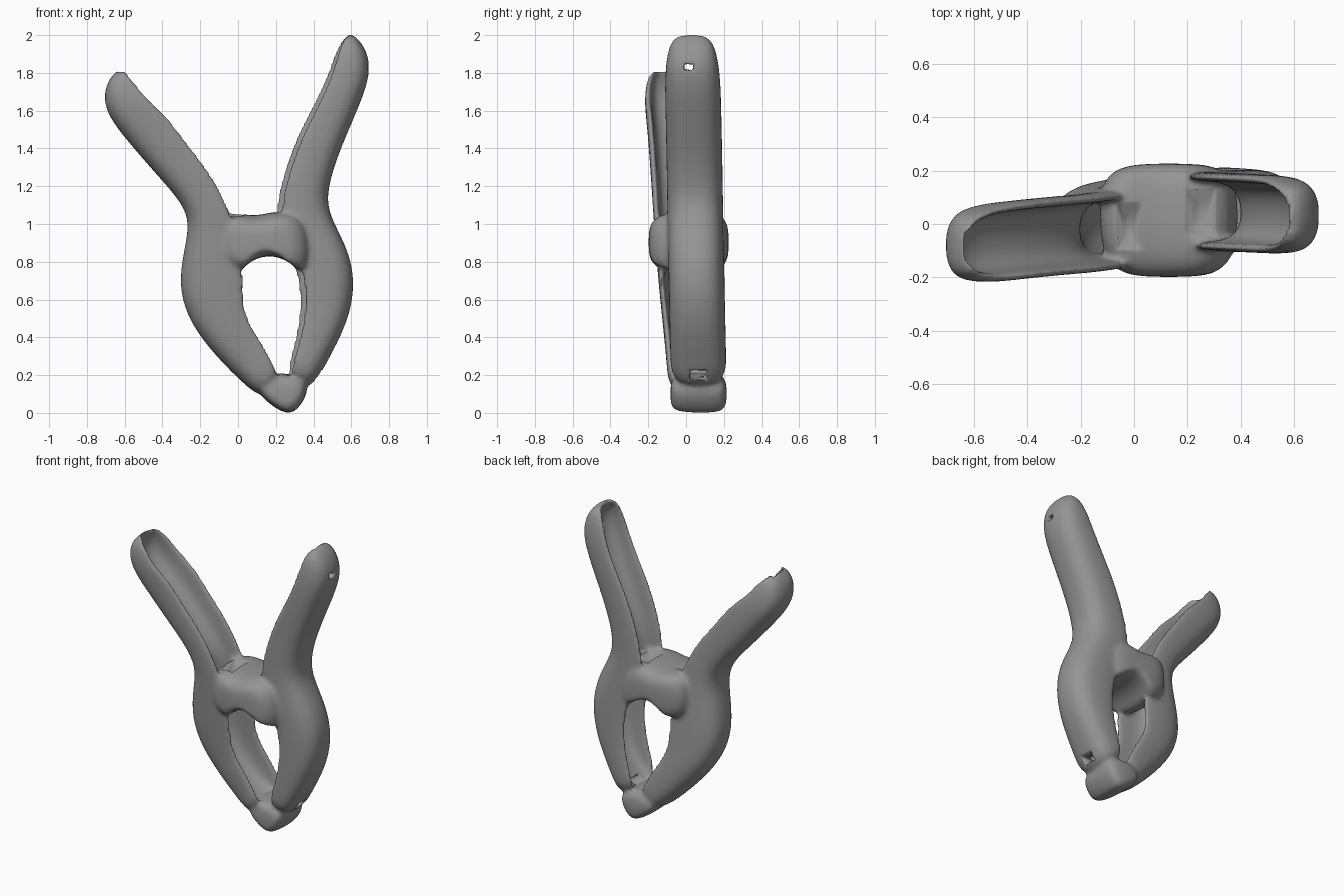
import bpy
import bmesh
import random
from mathutils import Vector

random.seed(4)
default = bpy.data.objects.get("Cube")
if default:
    bpy.data.objects.remove(default, do_unlink=True)

grey = bpy.data.materials.new("mid_grey_plastic")
grey.use_nodes = True
grey.diffuse_color = (0.3, 0.3, 0.3, 1)
grey.node_tree.nodes["Principled BSDF"].inputs["Base Color"].default_value = grey.diffuse_color


def add_loft(bm, rings):
    """Skin closed rings of points and cap both ends."""
    loops = [[bm.verts.new(p) for p in ring] for ring in rings]
    n = len(loops[0])
    faces = []
    for a, b in zip(loops, loops[1:]):
        for i in range(n):
            j = (i + 1) % n
            faces.append(bm.faces.new((a[i], a[j], b[j], b[i])))
    faces += [bm.faces.new(loops[0]), bm.faces.new(loops[-1][::-1])]
    bmesh.ops.recalc_face_normals(bm, faces=faces)


def add_prism(bm, outline, slices):
    """Outline in x and z, repeated at each (y, scale) slice."""
    c = sum((Vector(p) for p in outline), Vector((0, 0))) / len(outline)
    rings = []
    for y, s in slices:
        pts = [c + (Vector(p) - c) * s for p in outline]
        rings.append([(p.x, y, p.y) for p in pts])
    add_loft(bm, rings)


def add_box(bm, centre, size):
    made = bmesh.ops.create_cube(bm, size=1)["verts"]
    bmesh.ops.scale(bm, vec=size, verts=made)
    bmesh.ops.translate(bm, vec=centre, verts=made)


def finish(bm, name):
    mesh = bpy.data.meshes.new(name)
    bm.to_mesh(mesh)
    bm.free()
    mesh.materials.append(grey)
    obj = bpy.data.objects.new(name, mesh)
    bpy.context.collection.objects.link(obj)
    return obj


# U-shaped channel: (depth from the outer side, sideways) for skin and hollow
SKIN = [(1.08, 1), (.5, 1.02), (.2, .86), (.03, .5), (0, 0)]
HOLLOW = [(1.08, .78), (.6, .76), (.38, .6), (.28, .3), (.26, 0)]


def mirrored(half):
    return half + [(d, -s) for d, s in half[-2::-1]]


def add_arm(bm, stations, y_top, y_bottom, lean):
    """Channel swept through (outer x, outer z, inner x, inner z) stations."""
    rings = []
    top = stations[0][1]
    last = len(stations) - 1
    for k, (ox, oz, ix, iz) in enumerate(stations):
        outer, inner = Vector((ox, 0, oz)), Vector((ix, 0, iz))
        yc = y_bottom + (y_top - y_bottom) * oz / top
        half = {0: .09, 1: .13}.get(k, .147)
        solid = k in (0, last)
        lift = random.uniform(0, .12)
        if not solid:
            inner += (inner - outer) * random.uniform(-.06, .06)
        loop = mirrored(SKIN)
        for d, s in reversed(mirrored(HOLLOW)):
            floor = d + lift * (1.08 - d)
            loop.append((max(d, .95) if solid else floor, s))
        ring = []
        for d, s in loop:
            p = outer.lerp(inner, d * (1 + lean * s))
            ring.append((p.x, yc + s * half, p.z))
        rings.append(ring)
    add_loft(bm, rings)


body = bmesh.new()

# Right arm: handle and jaw in one sweep
add_arm(body, [
    (-.67, 1.79, -.62, 1.83), (-.715, 1.70, -.56, 1.76), (-.70, 1.58, -.48, 1.66),
    (-.58, 1.43, -.40, 1.57), (-.45, 1.28, -.28, 1.41), (-.34, 1.16, -.15, 1.26),
    (-.25, 1.03, -.04, 1.07), (-.29, .86, .01, .86), (-.32, .66, 0, .66),
    (-.255, .47, .01, .52), (-.12, .30, .10, .40), (.02, .16, .17, .27),
    (.14, .06, .22, .16)], -.09, .06, 0)

# Left arm
add_arm(body, [
    (.60, 2.02, .56, 2.0), (.685, 1.93, .53, 1.91), (.71, 1.79, .49, 1.77),
    (.62, 1.57, .41, 1.61), (.52, 1.34, .32, 1.41), (.465, 1.14, .23, 1.15),
    (.50, 1.02, .24, 1.0), (.59, .86, .33, .82), (.625, .68, .36, .66),
    (.585, .48, .35, .46), (.48, .28, .29, .31), (.38, .1, .27, .18)], .03, .07, .06)

# Pivot bridge with rounded swellings front and back
add_prism(body, [
    (-.14, 1.03), (-.04, 1.07), (.1, 1.04), (.2, 1.08), (.38, 1.06),
    (.41, .8), (.35, .72), (.27, .81), (.15, .84), (.04, .79), (0, .72),
    (-.14, .78)], [(-.2, .5), (-.17, .75), (-.1, .98), (.15, .98), (.2, .78), (.228, .5)])

# Closed jaw tip
add_prism(body, [
    (.07, .14), (.14, .06), (.21, .01), (.28, -.02), (.34, .03), (.4, .15),
    (.3, .21), (.18, .23)], [(-.085, .65), (-.05, .92), (.16, .96), (.22, .75)])

clamp = finish(body, "spring_clamp_body")

# Jaw hole, small handle hole and two pockets in the saddle
holes = bmesh.new()
add_box(holes, (.45, .065, .2), (.3, .09, .05))
add_box(holes, (.68, .015, 1.83), (.1, .05, .03))
add_box(holes, (-.02, -.01, 1.05), (.08, .17, .16))
add_box(holes, (.25, .04, 1.08), (.1, .17, .16))
cutter = finish(holes, "hole_cutter")
cutter.hide_render = True
cutter.hide_viewport = True

# Round the sweeps, fuse the parts, cut the holes and soften the joins
rounding = clamp.modifiers.new("rounding", "SUBSURF")
rounding.levels = rounding.render_levels = 2
fuse = clamp.modifiers.new("fuse", "REMESH")
fuse.mode = "VOXEL"
fuse.voxel_size = .013
fuse.use_smooth_shade = True
cut = clamp.modifiers.new("holes", "BOOLEAN")
cut.operation = "DIFFERENCE"
cut.object = cutter
soften = clamp.modifiers.new("soften", "SMOOTH")
soften.factor = .5
soften.iterations = 8
for obj in (clamp, cutter):
    for poly in obj.data.polygons:
        poly.use_smooth = True
